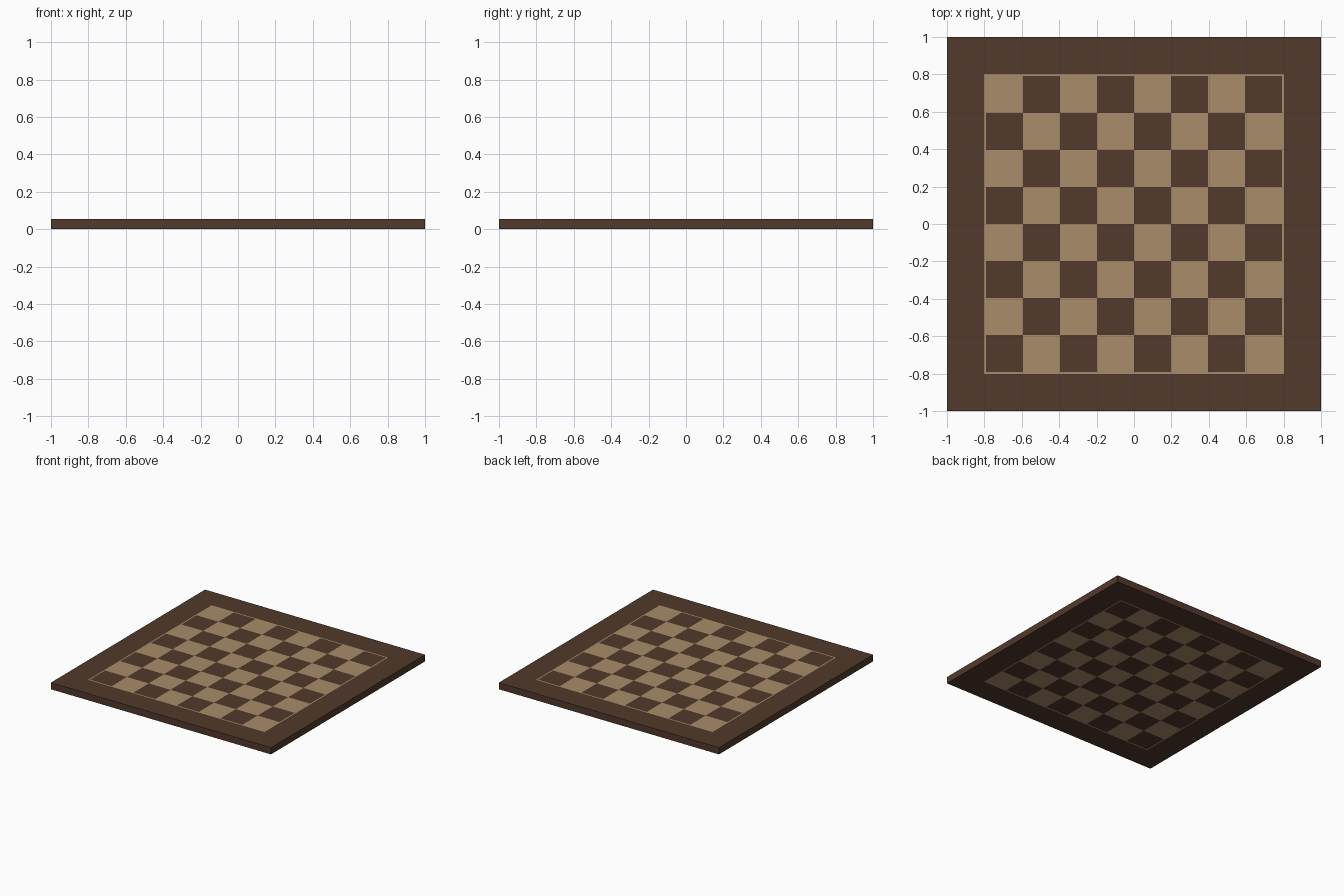
import bpy, bmesh
from mathutils import Vector

if "Cube" in bpy.data.objects:
    bpy.data.objects.remove(bpy.data.objects["Cube"])

HEIGHT = 0.055   # board thickness
FIELD = 0.792    # half width of the 8 x 8 field
LINE = 0.802     # outer edge of the thin inlay line
SQ = FIELD / 4


def material(name, rgb):
    m = bpy.data.materials.new(name)
    m.diffuse_color = (*rgb, 1)
    m.use_nodes = True
    m.node_tree.nodes["Principled BSDF"].inputs["Base Color"].default_value = m.diffuse_color
    return m


dark = material("dark wood", (0.084, 0.041, 0.025))
light = material("light wood", (0.392, 0.262, 0.141))

# Board slab
bm = bmesh.new()
bmesh.ops.create_cube(bm, size=1)
bmesh.ops.scale(bm, vec=(2, 2, HEIGHT), verts=bm.verts)
bmesh.ops.translate(bm, vec=(0, 0, HEIGHT / 2), verts=bm.verts)

# Cut along the squares and the inlay line
cuts = [-LINE] + [(i - 4) * SQ for i in range(9)] + [LINE]
for axis in (Vector((1, 0, 0)), Vector((0, 1, 0))):
    for c in cuts:
        bmesh.ops.bisect_plane(bm, geom=bm.verts[:] + bm.edges[:] + bm.faces[:],
                               plane_co=axis * c, plane_no=axis)

# Colour squares and inlay line on top and underside
for f in bm.faces:
    p = f.calc_center_median()
    r = max(abs(p.x), abs(p.y))
    if abs(f.normal.z) < 0.5 or r > LINE:
        f.material_index = 0
    elif r > FIELD:
        f.material_index = 1
    else:
        f.material_index = (int((p.x + FIELD) / SQ) + int((p.y + FIELD) / SQ)) % 2

mesh = bpy.data.meshes.new("chess_board")
bm.to_mesh(mesh)
bm.free()
mesh.materials.append(dark)
mesh.materials.append(light)
board = bpy.data.objects.new("chess_board", mesh)
bpy.context.collection.objects.link(board)
